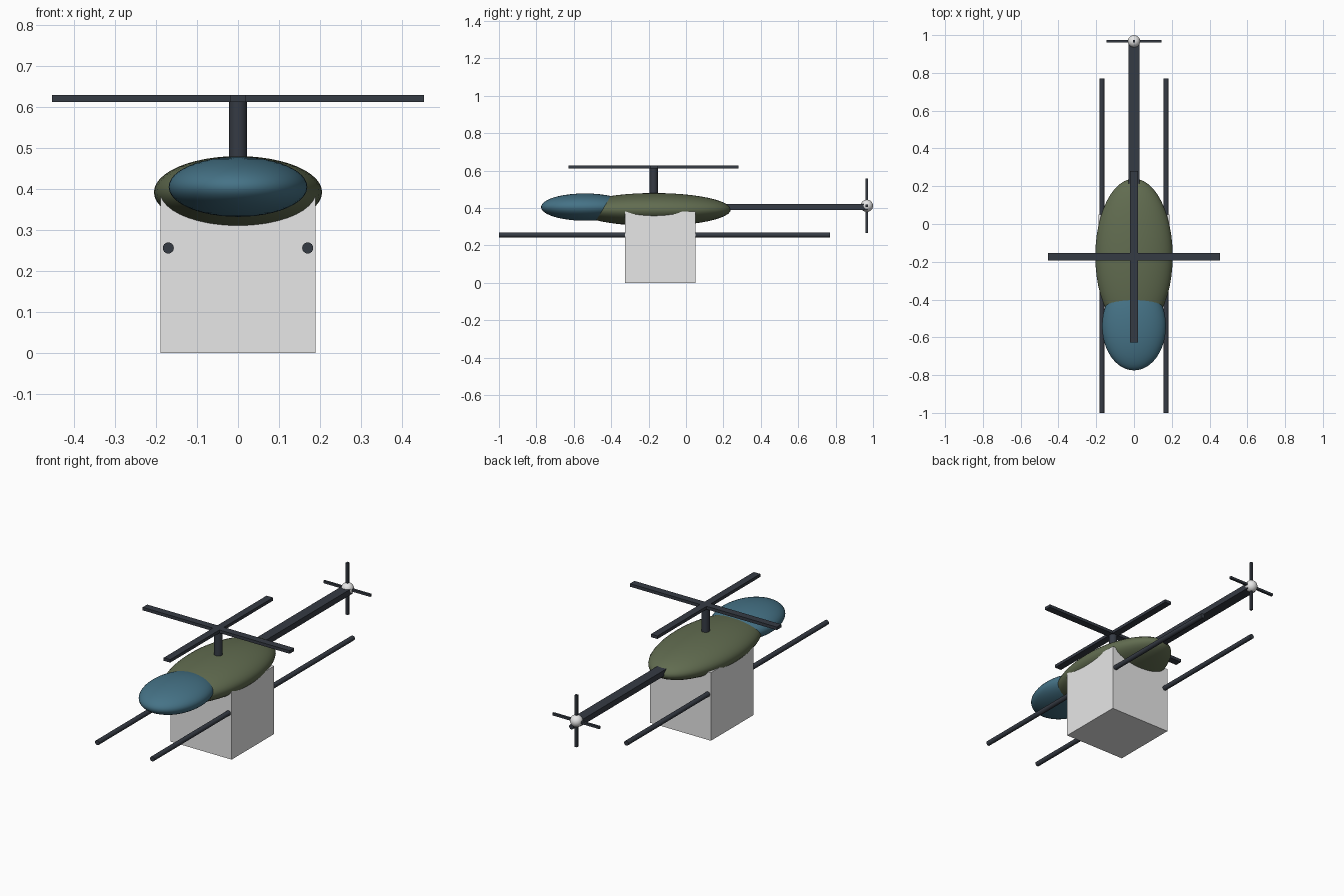
import bpy, math

cube = bpy.data.objects.get("Cube")
if cube:
    bpy.data.objects.remove(cube, do_unlink=True)


def material(name, color):
    m = bpy.data.materials.new(name)
    m.use_nodes = True
    rgba = (*color, 1.0)
    m.diffuse_color = rgba
    m.node_tree.nodes["Principled BSDF"].inputs["Base Color"].default_value = rgba
    return m


OLIVE = material("olive green", (0.12, 0.15, 0.08))
BLUE = material("canopy blue", (0.06, 0.17, 0.24))
DARK = material("dark slate", (0.036, 0.043, 0.057))
GREY = material("light grey", (0.8, 0.8, 0.8))


def finish(name, mat, smooth=False):
    ob = bpy.context.object
    ob.name = name
    ob.data.materials.append(mat)
    bpy.ops.object.transform_apply(location=False, rotation=True, scale=True)
    if smooth:
        bpy.ops.object.shade_smooth_by_angle(angle=math.radians(40))
    return ob


def ellipsoid(name, center, radii, mat):
    bpy.ops.mesh.primitive_uv_sphere_add(segments=48, ring_count=24, location=center)
    bpy.context.object.scale = radii
    return finish(name, mat, True)


def box(name, center, size, mat):
    bpy.ops.mesh.primitive_cube_add(size=1, location=center)
    bpy.context.object.scale = size
    return finish(name, mat)


def rod(name, center, radius, length, mat, along_y=False):
    tilt = (math.pi / 2, 0, 0) if along_y else (0, 0, 0)
    bpy.ops.mesh.primitive_cylinder_add(vertices=24, radius=radius, depth=length,
                                        location=center, rotation=tilt)
    return finish(name, mat, True)


# Fuselage, canopy and cargo box
ellipsoid("fuselage", (0, -0.17, 0.392), (0.205, 0.41, 0.088), OLIVE)
ellipsoid("canopy", (0, -0.54, 0.405), (0.169, 0.235, 0.073), BLUE)
box("cargo_box", (0, -0.138, 0.19), (0.378, 0.376, 0.38), GREY)

# Main rotor
ROTOR_Y = -0.173
rod("rotor_mast", (0, ROTOR_Y, 0.51), 0.022, 0.21, DARK)
box("rotor_blade_across", (0, ROTOR_Y, 0.62), (0.908, 0.04, 0.017), DARK)
box("rotor_blade_along", (0, ROTOR_Y, 0.62), (0.04, 0.908, 0.017), DARK)

# Tail boom and tail rotor
box("tail_boom", (0, 0.53, 0.405), (0.056, 0.88, 0.032), DARK)
TAIL = (0, 0.967, 0.412)
ellipsoid("tail_hub", TAIL, (0.033, 0.033, 0.033), GREY)
box("tail_blade_across", TAIL, (0.29, 0.013, 0.013), DARK)
box("tail_blade_upright", TAIL, (0.013, 0.013, 0.29), DARK)

# Landing skids
for side, x in (("left", 0.17), ("right", -0.17)):
    rod(side + "_skid", (x, -0.115, 0.256), 0.0135, 1.77, DARK, along_y=True)
